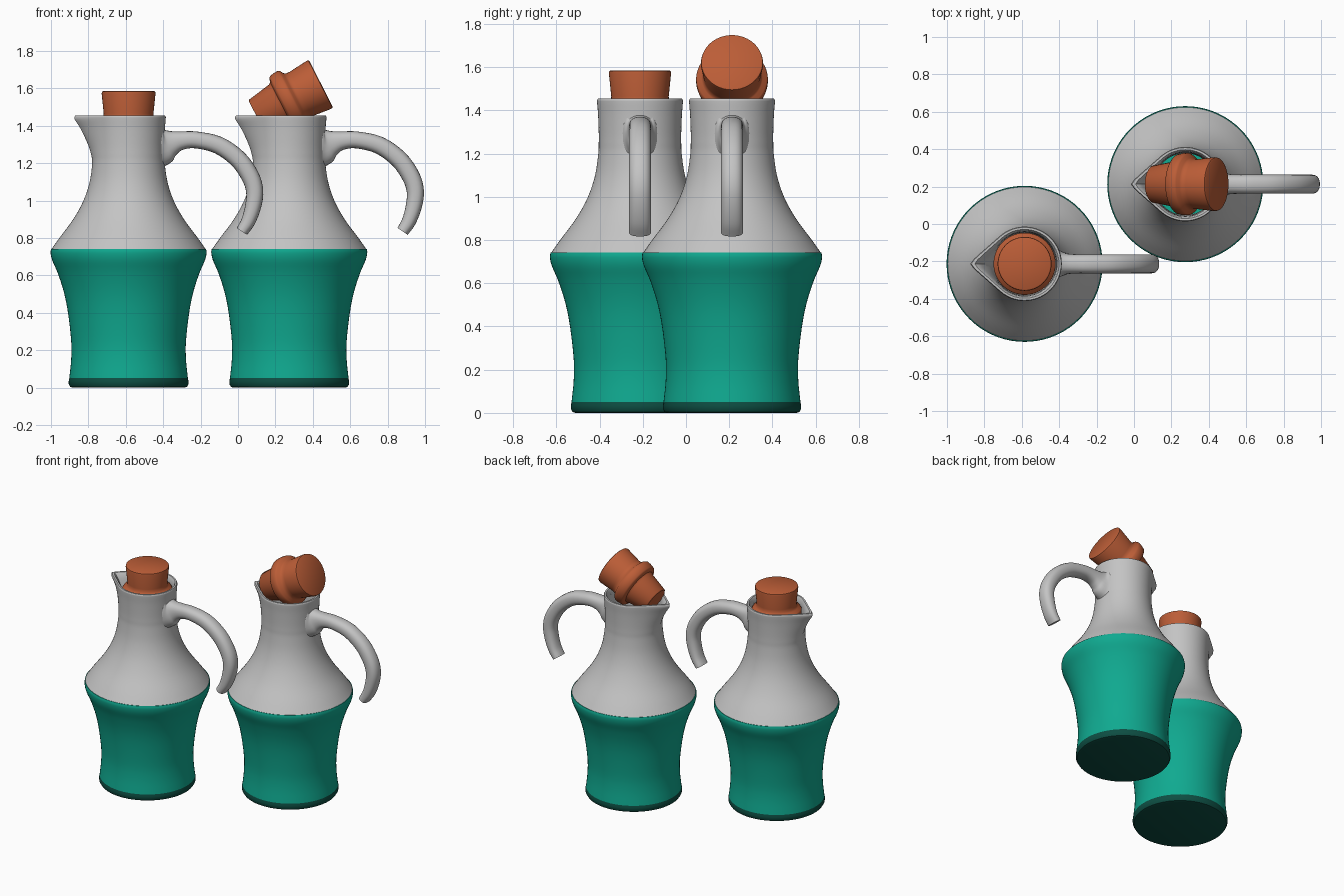
import bpy, bmesh, math
from mathutils import Vector

if "Cube" in bpy.data.objects:
    bpy.data.objects.remove(bpy.data.objects["Cube"])

SEGMENTS = 72
SPOUT_ANGLE = math.acos(0.2 / 0.305)


def material(name, rgb):
    m = bpy.data.materials.new(name)
    m.use_nodes = True
    m.diffuse_color = (*rgb, 1)
    m.node_tree.nodes["Principled BSDF"].inputs["Base Color"].default_value = (*rgb, 1)
    return m


grey = material("pale grey glaze", (0.55, 0.55, 0.55))
green = material("teal green glaze", (0.005, 0.40, 0.28))
dark = material("dark green base", (0.004, 0.075, 0.055))
cork = material("terracotta cork", (0.50, 0.11, 0.038))


def smooth(points, steps=4):
    """Catmull-Rom curve through points of any dimension."""
    pts = [Vector(p) for p in points]
    pts = [2 * pts[0] - pts[1]] + pts + [2 * pts[-1] - pts[-2]]
    out = []
    for a, b, c, d in zip(pts, pts[1:], pts[2:], pts[3:]):
        for i in range(steps):
            t = i / steps
            out.append(0.5 * (2 * b + (c - a) * t + (2 * a - 5 * b + 4 * c - d) * t ** 2
                              + (3 * b - a - 3 * c + d) * t ** 3))
    return out + [pts[-2]]


def loft(name, rings, mat, caps):
    """Skin closed rings of points into one mesh object."""
    bm = bmesh.new()
    loops = [[bm.verts.new(p) for p in ring] for ring in rings]
    for a, b in zip(loops, loops[1:]):
        for i in range(len(a)):
            j = (i + 1) % len(a)
            bm.faces.new((a[i], a[j], b[j], b[i]))
    for k in caps:
        bm.faces.new(loops[k])
    bmesh.ops.recalc_face_normals(bm, faces=bm.faces)
    mesh = bpy.data.meshes.new(name)
    bm.to_mesh(mesh)
    bm.free()
    mesh.materials.append(mat)
    ob = bpy.data.objects.new(name, mesh)
    bpy.context.collection.objects.link(ob)
    bpy.ops.object.select_all(action="DESELECT")
    ob.select_set(True)
    bpy.context.view_layer.objects.active = ob
    bpy.ops.object.shade_smooth_by_angle(angle=math.radians(40))
    return ob


def lathe(name, profile, mat, caps=()):
    """Turn (radius, height, spout) points; spout pulls the ring toward -x."""
    rings = []
    for r, z, spout in profile:
        ring = []
        for i in range(SEGMENTS):
            a = 2 * math.pi * i / SEGMENTS
            off = math.hypot(min(a, 2 * math.pi - a), 0.04)
            tear = 1 / math.cos(max(SPOUT_ANGLE - off, 0)) - 1
            rad = r * (1 + spout * tear)
            ring.append((-rad * math.cos(a), -rad * math.sin(a), z))
        rings.append(ring)
    return loft(name, rings, mat, caps)


def plain(points):
    return [(r, z, 0) for r, z in points]


# Dark foot
foot = lathe("foot", plain([(0.300, 0), (0.312, 0.004), (0.320, 0.018), (0.320, 0.035),
                            (0.317, 0.05)]), dark, caps=(0, -1))

# Lower body: outer wall, then inner wall down to the floor
lower_outer = smooth(plain([(0.317, 0.05), (0.307, 0.15), (0.307, 0.25), (0.324, 0.4),
                            (0.346, 0.51), (0.378, 0.61), (0.408, 0.68), (0.417, 0.72),
                            (0.414, 0.742)]))
lower_inner = plain([(0.385, 0.742), (0.35, 0.6), (0.30, 0.4), (0.28, 0.08)])
lower = lathe("lower_body", lower_outer + [Vector(p) for p in lower_inner], green, caps=(-1,))

# Upper body: shoulder, neck with spout, rim, and inner wall
upper_outer = smooth([(0.411, 0.742, 0), (0.37, 0.8, 0), (0.296, 0.9, 0), (0.241, 1.0, 0),
                      (0.208, 1.1, 0), (0.193, 1.2, 0.02), (0.191, 1.25, 0.12),
                      (0.191, 1.3, 0.3), (0.194, 1.38, 0.68), (0.198, 1.43, 0.97),
                      (0.199, 1.447, 1)])
rim = [(0.195, 1.455, 1), (0.184, 1.455, 0.97), (0.178, 1.446, 0.93)]
upper_inner = smooth([(0.173, 1.42, 0.8), (0.169, 1.36, 0.5), (0.168, 1.27, 0.05),
                      (0.168, 1.18, 0), (0.21, 1.0, 0), (0.385, 0.742, 0)])
upper = lathe("upper_body", upper_outer + [Vector(p) for p in rim] + upper_inner, grey)

# Handle: x, z, in-plane radius, sideways radius along the curve
path = smooth([(0.175, 1.295, 0.125, 0.08), (0.20, 1.297, 0.10, 0.065),
               (0.23, 1.307, 0.07, 0.055), (0.28, 1.32, 0.05, 0.051),
               (0.36, 1.324, 0.045, 0.051), (0.48, 1.296, 0.047, 0.051),
               (0.585, 1.222, 0.048, 0.051), (0.65, 1.13, 0.048, 0.051),
               (0.674, 1.05, 0.046, 0.051), (0.666, 0.97, 0.043, 0.051),
               (0.64, 0.89, 0.038, 0.051), (0.606, 0.835, 0.033, 0.051)])
rings = []
for k, (x, z, thick, wide) in enumerate(path):
    before, after = path[max(k - 1, 0)], path[min(k + 1, len(path) - 1)]
    tx, tz = (after - before)[:2]
    length = math.hypot(tx, tz)
    nx, nz = -tz / length, tx / length
    ring = []
    for i in range(24):
        c, s = math.cos(i * math.pi / 12), math.sin(i * math.pi / 12)
        c = math.copysign(abs(c) ** 0.85, c)
        s = math.copysign(abs(s) ** 0.85, s)
        ring.append((x + nx * thick * c, wide * s, z + nz * thick * c))
    rings.append(ring)
handle = loft("handle", rings, grey, caps=(0, -1))

# Stopper: tapered plug, flange and flared head
stopper = lathe("stopper", plain([(0.092, 0), (0.099, 0.006), (0.122, 0.135), (0.130, 0.147),
                                  (0.152, 0.153), (0.161, 0.162), (0.166, 0.19),
                                  (0.166, 0.212), (0.160, 0.222), (0.142, 0.232),
                                  (0.134, 0.245), (0.133, 0.265), (0.144, 0.372),
                                  (0.142, 0.382), (0.135, 0.386)]), cork, caps=(0, -1))

# Second jug shares the meshes; its stopper lies tilted on the rim
for part in (foot, lower, upper, handle, stopper):
    twin = part.copy()
    twin.name = "second_" + part.name
    bpy.context.collection.objects.link(twin)
    part.location = (-0.585, -0.213, 0)
    twin.location = (0.274, 0.213, 0)
    if part is stopper:
        part.location.z = 1.2
        twin.location = (0.10, 0.213, 1.449)
        twin.rotation_euler.y = math.radians(63)
